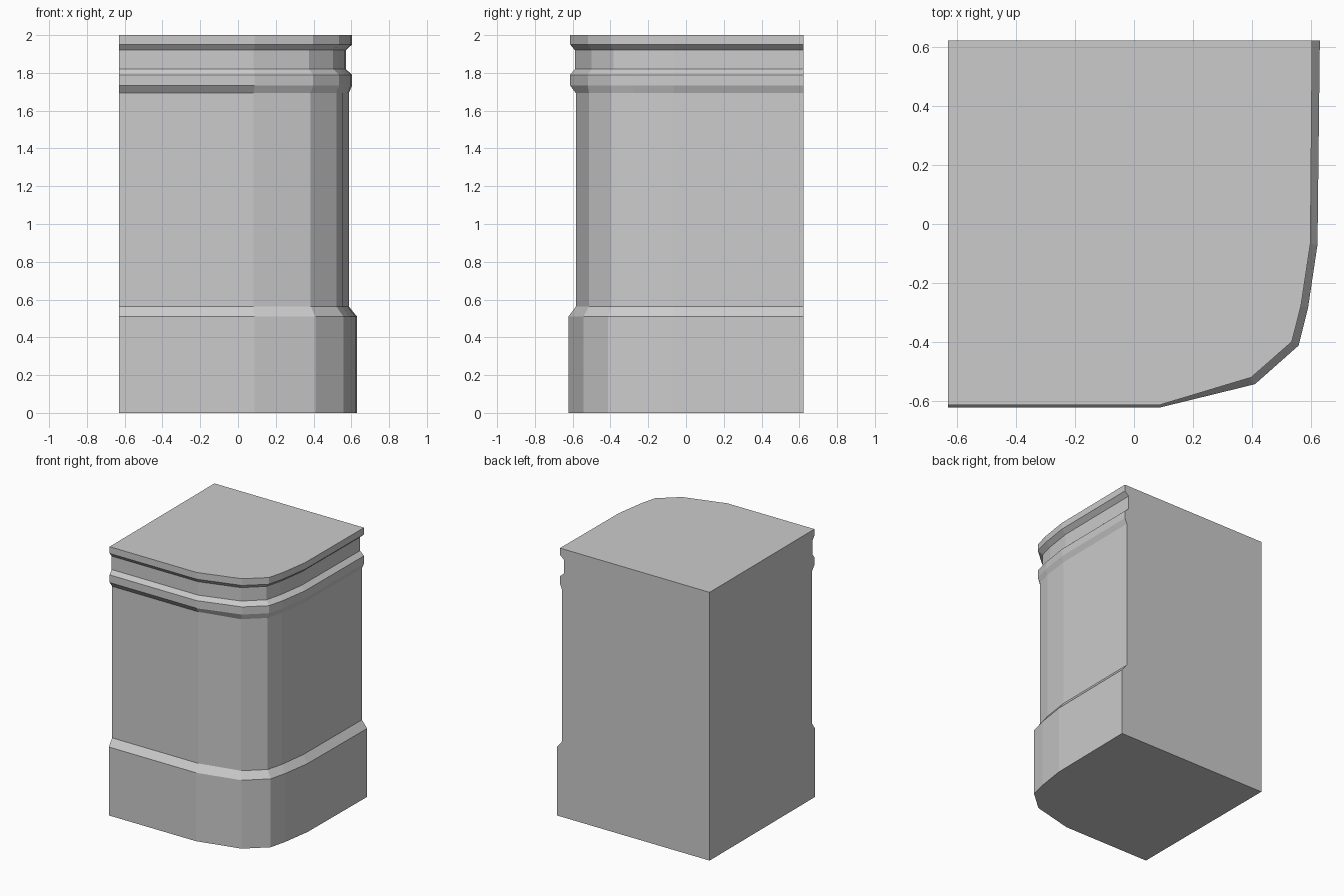
import bpy, bmesh

if "Cube" in bpy.data.objects:
    bpy.data.objects.remove(bpy.data.objects["Cube"])

LEFT, BACK = -0.63, 0.622

# Plan outlines of the rounded corner, front-left round to back-right
base = [(LEFT, -0.622), (0.088, -0.622), (0.41, -0.543), (0.558, -0.412),
        (0.59, -0.284), (0.622, -0.07), (0.63, BACK)]
shaft = [(LEFT, -0.583), (0.083, -0.583), (0.385, -0.514), (0.521, -0.394),
         (0.552, -0.277), (0.581, -0.066), (0.587, BACK)]
band = [(LEFT, -0.613), (0.088, -0.613), (0.397, -0.52), (0.535, -0.399),
        (0.566, -0.277), (0.598, -0.065), (0.604, BACK)]
neck = [(LEFT, -0.588), (0.083, -0.588), (0.376, -0.499), (0.504, -0.384),
        (0.534, -0.27), (0.565, -0.063), (0.571, BACK)]

# Moulding profile: height and the plan outline at that height
levels = [(0.0, base), (0.51, base), (0.563, shaft), (1.693, shaft),
          (1.733, band), (1.79, band), (1.82, neck), (1.92, neck),
          (1.95, band), (2.0, band)]

# Loft the outlines into one solid pillar with flat back and left sides
bm = bmesh.new()
rings = [[bm.verts.new((x, y, z)) for x, y in outline + [(LEFT, BACK)]]
         for z, outline in levels]
n = len(rings[0])
for lo, hi in zip(rings, rings[1:]):
    for i in range(n):
        j = (i + 1) % n
        bm.faces.new((lo[i], lo[j], hi[j], hi[i]))
bm.faces.new(rings[0][::-1])
bm.faces.new(rings[-1])
bmesh.ops.recalc_face_normals(bm, faces=bm.faces)

mesh = bpy.data.meshes.new("corner_pillar")
bm.to_mesh(mesh)
bm.free()
bpy.context.collection.objects.link(bpy.data.objects.new("corner_pillar", mesh))
